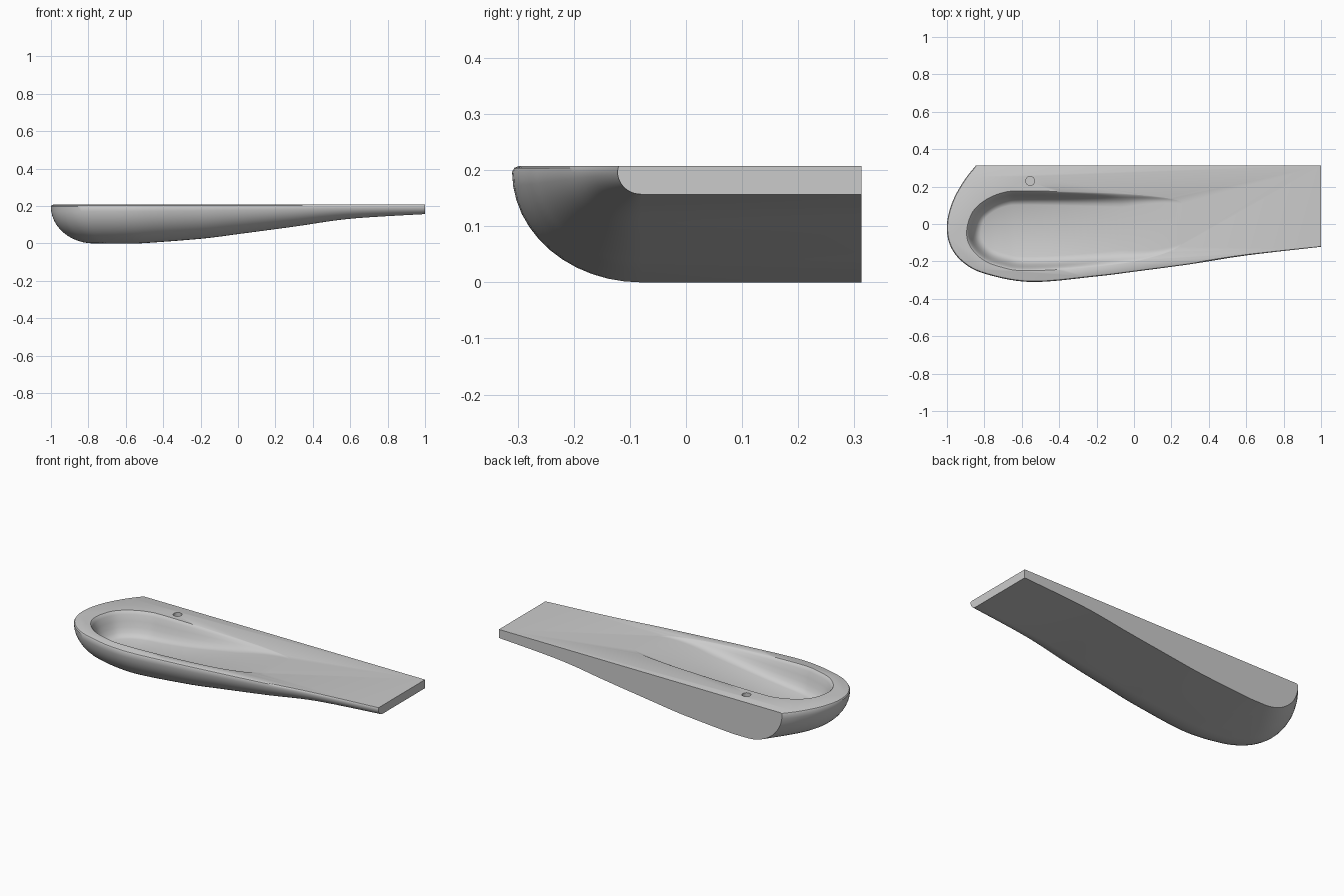
import bpy, bmesh, math

TOP, BACK = 0.207, 0.313

if "Cube" in bpy.data.objects:
    bpy.data.objects.remove(bpy.data.objects["Cube"])

stone = bpy.data.materials.new("pale_grey")
stone.use_nodes = True
stone.diffuse_color = (0.6, 0.6, 0.6, 1)
stone.node_tree.nodes["Principled BSDF"].inputs["Base Color"].default_value = (0.6, 0.6, 0.6, 1)


def spline(points, steps):
    """Smooth curve through points of any dimension."""
    padded = [points[0]] + points + [points[-1]]
    result = []
    for a, b, c, d in zip(padded, padded[1:], padded[2:], padded[3:]):
        for k in range(steps):
            t = k / steps
            result.append([q + 0.5 * t * (r - p + t * (2*p - 5*q + 4*r - s + t * (3*(q - r) + s - p)))
                           for p, q, r, s in zip(a, b, c, d)])
    return result + [list(points[-1])]


def finish(name, bm):
    bmesh.ops.recalc_face_normals(bm, faces=bm.faces)
    mesh = bpy.data.meshes.new(name)
    bm.to_mesh(mesh)
    bm.free()
    mesh.materials.append(stone)
    obj = bpy.data.objects.new(name, mesh)
    bpy.context.collection.objects.link(obj)
    return obj


def bridge(bm, first, second):
    for a, b, c, d in zip(first, first[1:], second[1:], second):
        bm.faces.new((a, b, c, d))


# Body: rim point (x, y), matching underside point (x, y) and underside height
rounded_end = [(-.845, BACK, -.62, BACK, 0), (-.91, .23, -.69, .2, 0), (-.97, .12, -.75, .1, 0),
               (-1, 0, -.77, .02, 0), (-.985, -.11, -.75, -.03, 0), (-.92, -.2, -.71, -.06, 0),
               (-.8, -.265, -.65, -.075, 0), (-.55, -.31, -.53, -.08, 0)]
front_run = [(x, y, x, -.08, z) for x, y, z in
             ((-.2, -.28, .025), (0, -.255, .05), (.3, -.215, .09), (.6, -.168, .132), (1, -.122, .157))]
STEPS = 8
columns = spline(rounded_end + front_run, STEPS)
turn = (len(rounded_end) - 1) * STEPS

# Each ring is an inset toward the underside point and a share of the drop
rings = [(0.05, None, TOP), (0.018, None, TOP - 0.003)]
rings += [(1 - math.cos(a), math.sin(a), 0) for a in (math.pi / 2 * k / 12 for k in range(13))]
bm = bmesh.new()
loops = []
for inset, drop, z in rings:
    loop = []
    for px, py, qx, qy, low in columns:
        low = max(low, 0)
        height = z if drop is None else TOP - 0.01 - (TOP - 0.01 - low) * drop
        loop.append(bm.verts.new((px + (qx - px) * inset, py + (qy - py) * inset, height)))
    loops.append(loop)
for first, second in zip(loops, loops[1:]):
    bridge(bm, first, second)
under = loops[-1]
back_low = [bm.verts.new((v.co.x, BACK, v.co.z)) for v in under[turn:]]
corner = bm.verts.new((1, BACK, TOP))
bridge(bm, under[turn:], back_low)
bm.faces.new(under[:turn + 1] + [back_low[0]])
bm.faces.new(loops[0] + [corner])
bm.faces.new([l[0] for l in loops] + back_low + [corner])
bm.faces.new([l[-1] for l in loops] + [back_low[-1], corner])
basin_body = finish("washbasin", bm)

# Bowl cutter: rim curve runs front, round the left end, and along the back
front = [(.36, -.06), (.3, -.09), (.2, -.147), (0, -.2), (-.3, -.232), (-.58, -.245),
         (-.7, -.228), (-.8, -.19), (-.87, -.12), (-.89, -.04)]
rear = [(-.86, .06), (-.79, .125), (-.7, .163), (-.6, .172), (-.3, .167),
        (0, .157), (.2, .138), (.3, .11), (.36, .08)]
rim = spline(front + rear, 8)


def depth(x):
    t = min(max((0.36 - x) / 1.08, 0), 1)
    return 0.137 * t * t * (3 - 2 * t) - 0.003


bm = bmesh.new()
layers = []
wall = [(-0.006, None), (-0.006, 0), (0, 0.04), (0.008, 0.15), (0.018, 0.4), (0.028, 0.64),
        (0.04, 0.83), (0.054, 0.95), (0.07, 1)]
for inset, share in wall:
    layer = []
    for i, (x, y) in enumerate(rim):
        a, b = rim[max(i - 1, 0)], rim[min(i + 1, len(rim) - 1)]
        dx, dy = b[0] - a[0], b[1] - a[1]
        if i in (0, len(rim) - 1):
            dx, dy = (-1, 0) if i == 0 else (1, 0)
        length = math.hypot(dx, dy)
        amount = inset * min(1, 0.3 + max(depth(x), 0) / 0.06)
        nx, ny = x + dy / length * amount, y - dx / length * amount
        z = TOP + 0.05 if share is None else TOP + 0.001 - (depth(x) + 0.001) * share
        layer.append(bm.verts.new((nx, ny, z)))
    layers.append(layer)
for first, second in zip(layers, layers[1:]):
    bridge(bm, first, second)
floor = layers[-1]
half = len(floor) // 2
for i in range(half):
    ring = [floor[i], floor[i + 1], floor[-2 - i], floor[-1 - i]]
    bm.faces.new(list(dict.fromkeys(ring)))
bm.faces.new(layers[0])
bm.faces.new([l[0] for l in layers] + [l[-1] for l in reversed(layers)])
bmesh.ops.triangulate(bm, faces=bm.faces)
bowl_cutter = finish("bowl_cutter", bm)

# Tap hole cutter
bm = bmesh.new()
bmesh.ops.create_cone(bm, cap_ends=True, segments=32, radius1=0.024, radius2=0.024, depth=0.1)
bmesh.ops.translate(bm, verts=bm.verts, vec=(-0.555, 0.23, TOP))
hole_cutter = finish("tap_hole_cutter", bm)

# Cut both recesses and smooth the curved surfaces
bpy.ops.object.select_all(action="DESELECT")
basin_body.select_set(True)
bpy.context.view_layer.objects.active = basin_body
for cutter in (bowl_cutter, hole_cutter):
    cutter.hide_render = True
    mod = basin_body.modifiers.new(cutter.name, "BOOLEAN")
    mod.operation, mod.solver, mod.object = "DIFFERENCE", "EXACT", cutter
    bpy.ops.object.modifier_apply(modifier=mod.name)
    bpy.data.objects.remove(cutter)
bpy.ops.object.shade_smooth_by_angle(angle=math.radians(35))
